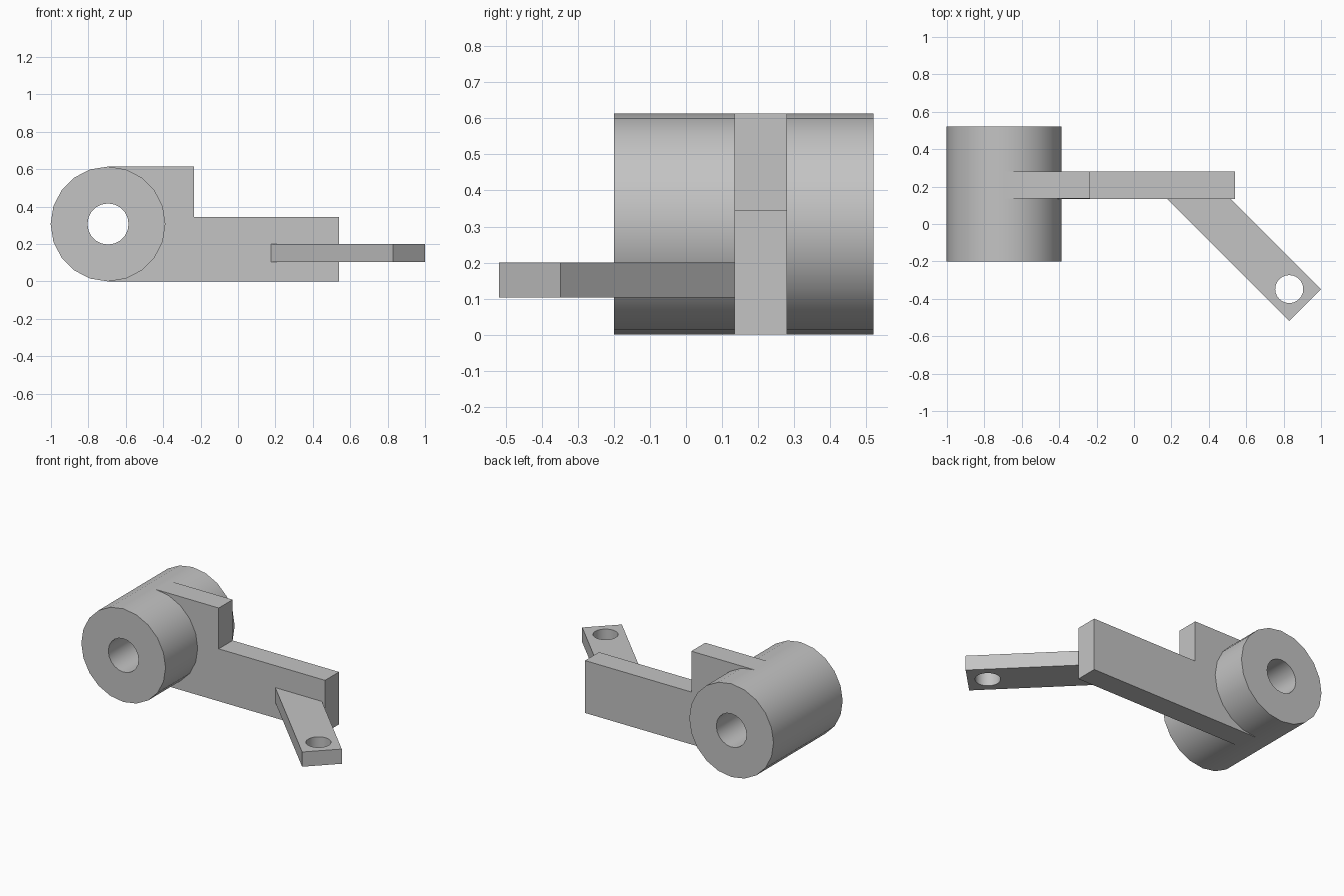
import bpy, bmesh, math
from mathutils import Matrix

if "Cube" in bpy.data.objects:
    bpy.data.objects.remove(bpy.data.objects["Cube"])

grey = bpy.data.materials.new("plain grey")
grey.use_nodes = True
grey.diffuse_color = (0.55, 0.55, 0.55, 1)
grey.node_tree.nodes["Principled BSDF"].inputs["Base Color"].default_value = (0.55, 0.55, 0.55, 1)


def circle(cx, cy, r, n):
    return [(cx + r * math.sin(2 * math.pi * i / n), cy + r * math.cos(2 * math.pi * i / n))
            for i in range(n)]


def extrude(name, loops, low, high, along_y=False):
    """Extrude an outline (and its holes) between two levels along z or y."""
    curve = bpy.data.curves.new(name, 'CURVE')
    curve.dimensions = '2D'
    curve.fill_mode = 'BOTH'
    curve.extrude = (high - low) / 2
    for loop in loops:
        spline = curve.splines.new('POLY')
        spline.points.add(len(loop) - 1)
        for point, (u, v) in zip(spline.points, loop):
            point.co = (u, v, 0, 1)
        spline.use_cyclic_u = True
    source = bpy.data.objects.new(name + "_outline", curve)
    bpy.context.collection.objects.link(source)
    deps = bpy.context.evaluated_depsgraph_get()
    mesh = bpy.data.meshes.new_from_object(source.evaluated_get(deps))
    bpy.data.objects.remove(source)

    # Weld, merge flat triangles, and move into place
    bm = bmesh.new()
    bm.from_mesh(mesh)
    bmesh.ops.remove_doubles(bm, verts=bm.verts, dist=0.0005)
    bmesh.ops.recalc_face_normals(bm, faces=bm.faces)
    middle = (low + high) / 2
    if along_y:
        place = Matrix.Translation((0, middle, 0)) @ Matrix.Rotation(math.pi / 2, 4, 'X')
    else:
        place = Matrix.Translation((0, 0, middle))
    bm.transform(place)
    bm.to_mesh(mesh)
    bm.free()
    mesh.materials.clear()
    mesh.materials.append(grey)
    obj = bpy.data.objects.new(name, mesh)
    bpy.context.collection.objects.link(obj)
    bpy.ops.object.select_all(action='DESELECT')
    obj.select_set(True)
    bpy.context.view_layer.objects.active = obj
    bpy.ops.object.shade_smooth_by_angle(angle=math.radians(30))
    return obj


# Pivot barrel with through bore
extrude("pivot_barrel",
        [circle(-0.695, 0.307, 0.307, 20), circle(-0.695, 0.307, 0.11, 20)],
        -0.20, 0.52, along_y=True)

# Stepped lever plate, stopping short of the bore
extrude("lever_plate",
        [[(-0.695, 0), (0.54, 0), (0.54, 0.345), (-0.235, 0.345), (-0.235, 0.614),
          (-0.695, 0.614), (-0.5, 0.45), (-0.5, 0.16)]],
        0.135, 0.28, along_y=True)

# Diagonal arm with a pin hole near its tip
extrude("side_arm",
        [[(0.83, -0.518), (1, -0.348), (0.452, 0.2), (0.112, 0.2)],
         circle(0.83, -0.348, 0.075, 24)],
        0.103, 0.2)
